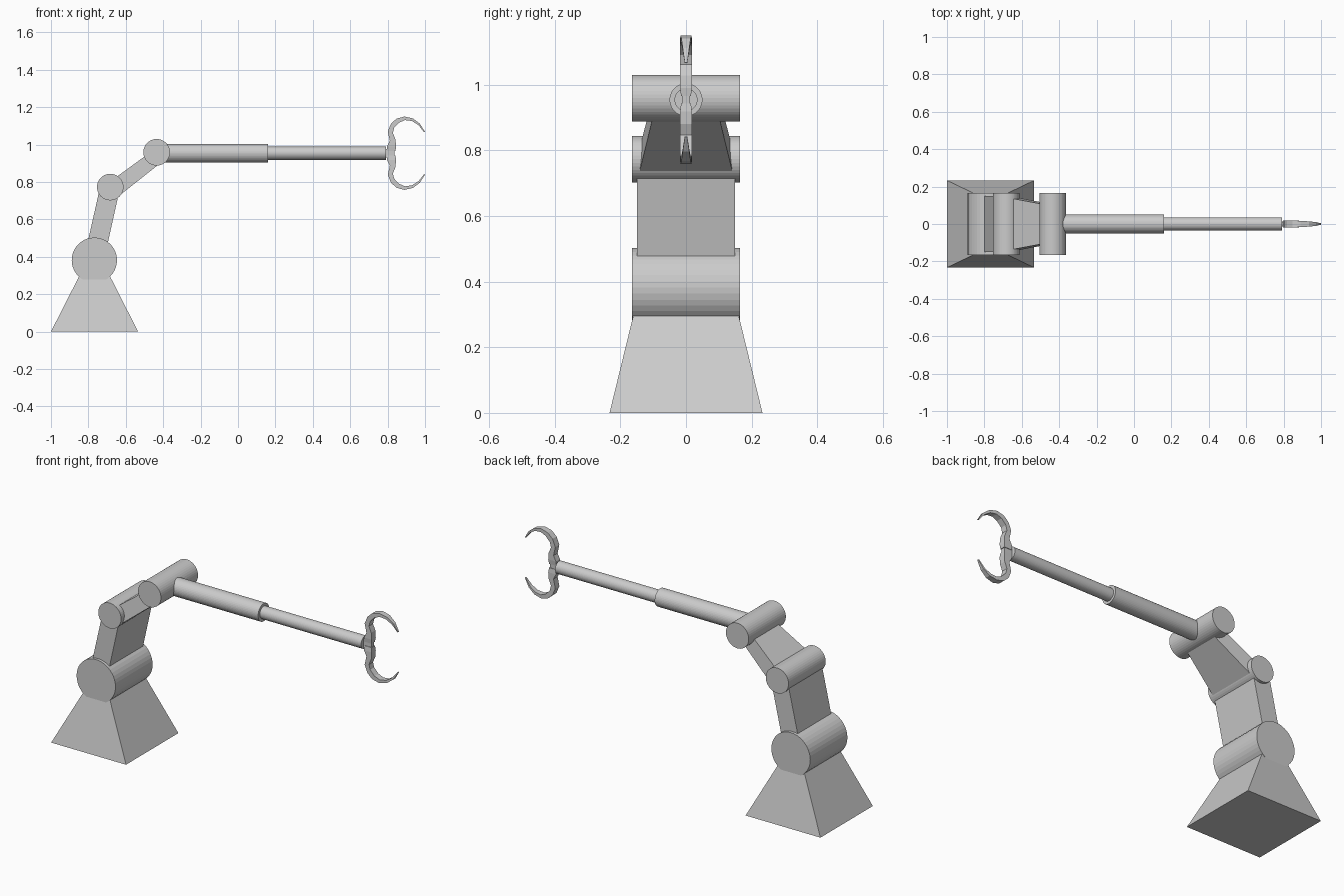
import bpy, bmesh
from math import radians
from mathutils import Vector, Matrix

if "Cube" in bpy.data.objects:
    bpy.data.objects.remove(bpy.data.objects["Cube"])


def make_object(name, verts, faces):
    mesh = bpy.data.meshes.new(name)
    mesh.from_pydata(verts, [], faces)
    bm = bmesh.new()
    bm.from_mesh(mesh)
    bmesh.ops.recalc_face_normals(bm, faces=bm.faces)
    bm.to_mesh(mesh)
    bm.free()
    obj = bpy.data.objects.new(name, mesh)
    bpy.context.collection.objects.link(obj)
    return obj


def loft(name, rings):
    """Join four-sided rings into a closed solid."""
    verts = [v for ring in rings for v in ring]
    faces = [(0, 1, 2, 3), tuple(len(verts) - 4 + i for i in range(4))]
    for r in range(len(rings) - 1):
        for i in range(4):
            j = (i + 1) % 4
            faces.append((4*r + i, 4*r + j, 4*r + 4 + j, 4*r + 4 + i))
    return make_object(name, verts, faces)


def cylinder(name, start, end, radius, sides=40):
    a, b = Vector(start), Vector(end)
    rot = (b - a).to_track_quat('Z', 'Y').to_matrix().to_4x4()
    mesh = bpy.data.meshes.new(name)
    bm = bmesh.new()
    bmesh.ops.create_cone(bm, cap_ends=True, segments=sides, radius1=radius,
                          radius2=radius, depth=(b - a).length,
                          matrix=Matrix.Translation((a + b) / 2) @ rot)
    bm.to_mesh(mesh)
    bm.free()
    obj = bpy.data.objects.new(name, mesh)
    bpy.context.collection.objects.link(obj)
    return obj


def rect(x, z, hx, hy):
    return [(x - hx, -hy, z), (x + hx, -hy, z), (x + hx, hy, z), (x - hx, hy, z)]


def link(name, a, b, ends):
    """Beam between two joints; each end is (upper offset, lower offset, half width)."""
    d = Vector((b[0] - a[0], 0, b[1] - a[1])).normalized()
    n = Vector((-d.z, 0, d.x))
    rings = []
    for (x, z), (up, low, w) in zip((a, b), ends):
        p, y = Vector((x, 0, z)), Vector((0, w, 0))
        rings.append([p + n*up - y, p - n*low - y, p - n*low + y, p + n*up + y])
    return loft(name, rings)


# Base and joints
shoulder, elbow, wrist = (-0.768, 0.382), (-0.683, 0.773), (-0.435, 0.959)
loft("base", [rect(-0.767, 0, 0.233, 0.233), rect(-0.767, 0.36, 0.05, 0.145)])
for name, (x, z), r in (("shoulder_joint", shoulder, 0.121),
                        ("elbow_joint", elbow, 0.071),
                        ("wrist_joint", wrist, 0.071)):
    cylinder(name, (x, -0.165, z), (x, 0.165, z), r)

# Arm links
link("lower_link", shoulder, elbow, ((0.056, 0.05, 0.149), (0.053, 0.052, 0.149)))
link("upper_link", elbow, wrist, ((0.024, 0.066, 0.145), (0.02, 0.058, 0.098)))

# Telescopic arm
AXIS = 0.954
cylinder("outer_tube", (-0.42, 0, AXIS), (0.16, 0, AXIS), 0.05)
cylinder("inner_tube", (0.14, 0, AXIS), (0.79, 0, AXIS), 0.035)

# Claw hinge
loft("claw_hinge", [rect(0.81, AXIS - 0.022, 0.028, 0.012),
                    rect(0.81, AXIS + 0.022, 0.028, 0.012)])

# Claws: outer x, z, inner x, z, half width
profile = [(0.795, 0.965, 0.842, 0.965, 0.015), (0.797, 0.99, 0.845, 0.99, 0.018),
           (0.812, 1.02, 0.842, 1.028, 0.018), (0.801, 1.07, 0.828, 1.062, 0.018),
           (0.818, 1.112, 0.835, 1.09, 0.018), (0.848, 1.139, 0.862, 1.118, 0.018),
           (0.89, 1.15, 0.893, 1.131, 0.017), (0.935, 1.14, 0.93, 1.126, 0.014),
           (0.972, 1.112, 0.965, 1.104, 0.01), (1.0, 1.068, 0.995, 1.066, 0.004)]
for name, s in (("upper_claw", 1), ("lower_claw", -1)):
    loft(name, [[(xo, -w, AXIS + s*(zo - AXIS)), (xi, -w, AXIS + s*(zi - AXIS)),
                 (xi, w, AXIS + s*(zi - AXIS)), (xo, w, AXIS + s*(zo - AXIS))]
                for xo, zo, xi, zi, w in profile])
